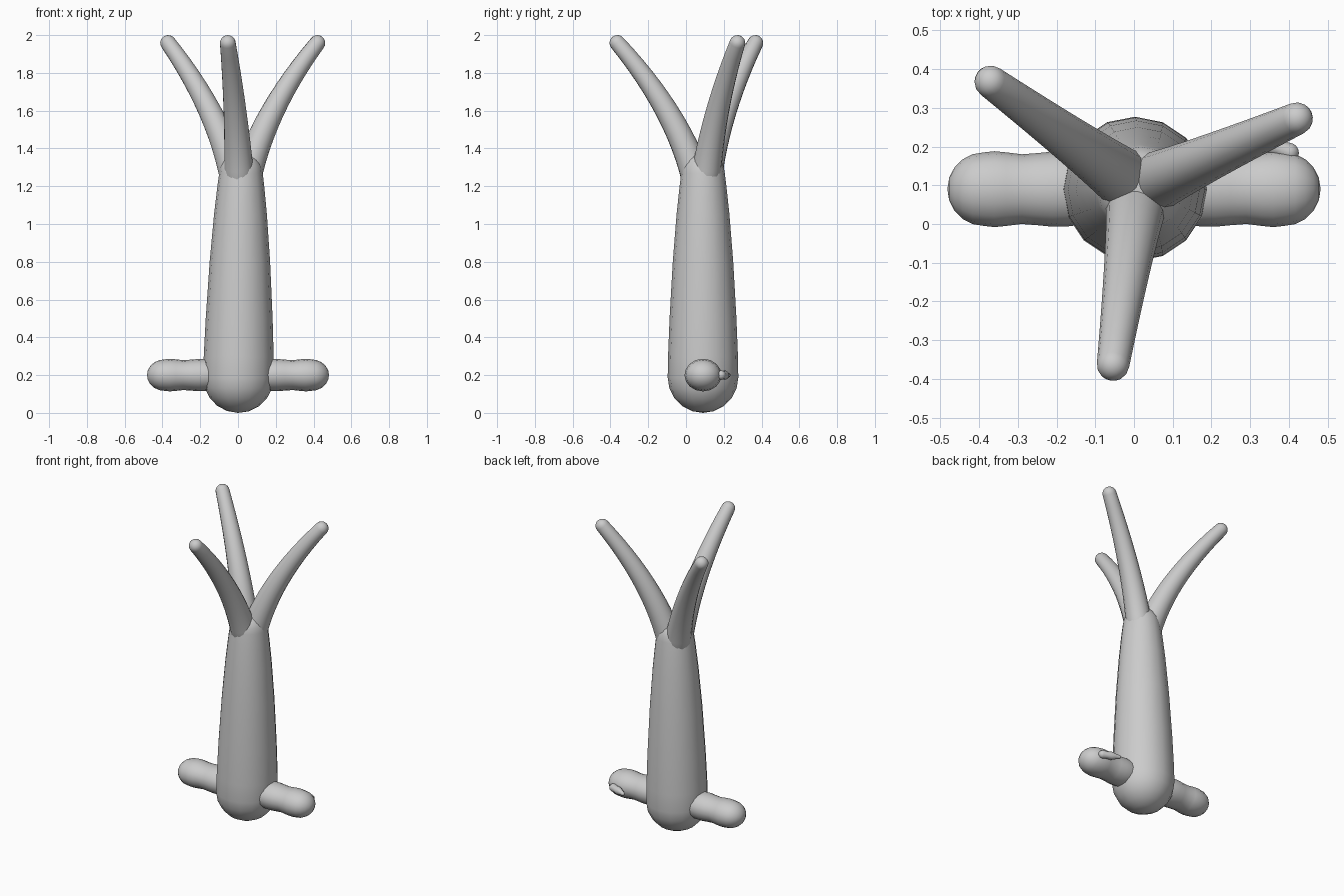
import bpy, bmesh, math
from mathutils import Vector

cube = bpy.data.objects.get("Cube")
if cube:
    bpy.data.objects.remove(cube, do_unlink=True)

grey = bpy.data.materials.new("plain grey")
grey.use_nodes = True
grey.diffuse_color = (0.6, 0.6, 0.6, 1)
grey.node_tree.nodes["Principled BSDF"].inputs["Base Color"].default_value = (0.6, 0.6, 0.6, 1)


def rounded_tube(name, path, side=Vector((0, 1, 0)), flatten=1.0, sides=16, steps=5):
    """Sweep a circle along (position, radius) stations and round both ends."""
    path = [(Vector(p), r) for p, r in path]

    def cap(end, inner):
        (p, r), out = end, (end[0] - inner[0]).normalized()
        angles = [math.pi / 2 * i / steps for i in range(1, steps)]
        return [(p + out * r * math.sin(a), r * math.cos(a)) for a in angles], p + out * r

    head, head_tip = cap(path[0], path[1])
    tail, tail_tip = cap(path[-1], path[-2])
    stations = head[::-1] + path + tail
    bm = bmesh.new()
    rings = []
    for i, (p, r) in enumerate(stations):
        before, after = stations[max(i - 1, 0)][0], stations[min(i + 1, len(stations) - 1)][0]
        along = (after - before).normalized()
        u = (side - along * side.dot(along)).normalized()
        v = along.cross(u) * flatten
        turns = [2 * math.pi * k / sides for k in range(sides)]
        rings.append([bm.verts.new(p + (u * math.cos(a) + v * math.sin(a)) * r) for a in turns])
    for a, b in zip(rings, rings[1:]):
        for k in range(sides):
            n = (k + 1) % sides
            bm.faces.new((a[k], a[n], b[n], b[k]))
    for ring, tip in ((rings[0], head_tip), (rings[-1], tail_tip)):
        point = bm.verts.new(tip)
        for k in range(sides):
            bm.faces.new((ring[k], ring[(k + 1) % sides], point))
    bmesh.ops.recalc_face_normals(bm, faces=bm.faces)
    for f in bm.faces:
        f.smooth = True
    mesh = bpy.data.meshes.new(name)
    bm.to_mesh(mesh)
    bm.free()
    mesh.materials.append(grey)
    obj = bpy.data.objects.new(name, mesh)
    bpy.context.collection.objects.link(obj)
    return obj


# Tapered trunk with a rounded foot and shoulder
trunk_profile = [(0.187, 0.187), (0.3, 0.185), (0.5, 0.177), (0.8, 0.16),
                 (1.05, 0.14), (1.2, 0.124), (1.27, 0.115)]
rounded_tube("trunk", [((0.016 * z / 1.27, 0.09, z), r) for z, r in trunk_profile])

# Three branches bending outwards from the top of the trunk
crown = Vector((0.012, 0.09, 0))
tips = {"back_right_branch": (-0.37, 0.367, 1.958),
        "back_left_branch": (0.42, 0.272, 1.958),
        "front_branch": (-0.054, -0.363, 1.958)}
for name, tip in tips.items():
    tip = Vector(tip)
    reach = Vector((tip.x, tip.y, 0)) - crown
    start = crown + reach.normalized() * 0.035 + Vector((0, 0, 1.24))
    bend = crown + reach * 0.31 + Vector((0, 0, 1.6))
    path = []
    for i in range(13):
        t = i / 12
        p = start * (1 - t) ** 2 + bend * 2 * t * (1 - t) + tip * t * t
        path.append((p, 0.08 + (0.042 - 0.08) * t))
    rounded_tube(name, path, side=Vector((-reach.y, reach.x, 0)))

# Knobbly side limbs, mirrored
limb_profile = [(0.05, 0.088), (0.12, 0.09), (0.17, 0.096), (0.21, 0.097), (0.25, 0.093),
                (0.29, 0.09), (0.33, 0.095), (0.36, 0.098), (0.387, 0.095)]
for name, sx in (("left_limb", 1), ("right_limb", -1)):
    rounded_tube(name, [((sx * x, 0.09, 0.2), r) for x, r in limb_profile], flatten=0.88)

# Small twig on the back of the left limb
rounded_tube("twig", [((0.4, 0.185, 0.2), 0.026), ((0.375, 0.195, 0.2), 0.022),
                      ((0.35, 0.205, 0.2), 0.025), ((0.325, 0.215, 0.2), 0.017),
                      ((0.305, 0.224, 0.2), 0.012)], side=Vector((0, 0, 1)), sides=10)
